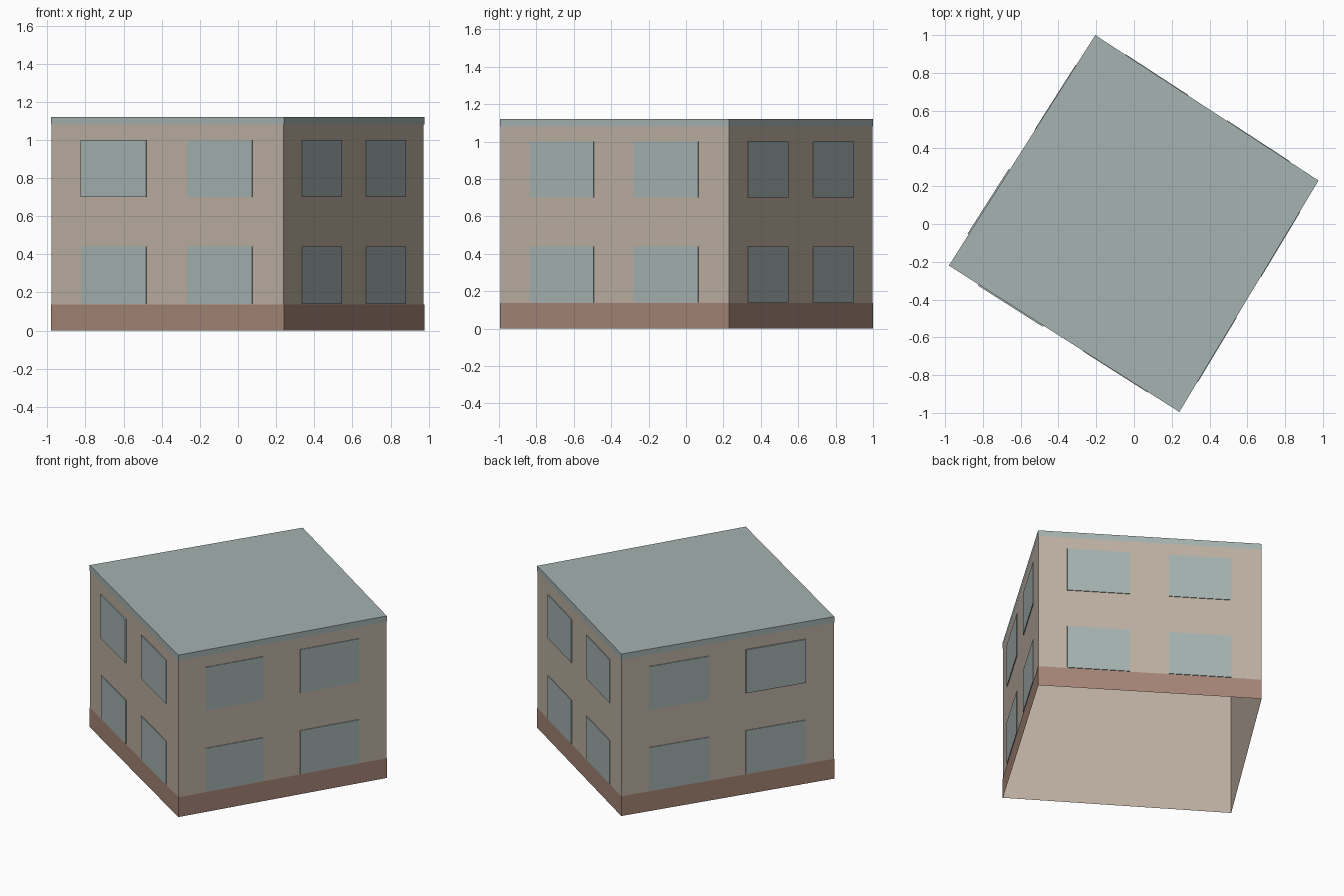
import bpy
import bmesh
from mathutils import Vector

old = bpy.data.objects.get("Cube")
if old:
    bpy.data.objects.remove(old, do_unlink=True)


def material(name, rgb):
    mat = bpy.data.materials.new(name)
    mat.use_nodes = True
    mat.diffuse_color = (*rgb, 1)
    mat.node_tree.nodes["Principled BSDF"].inputs["Base Color"].default_value = (*rgb, 1)
    return mat


beige = material("beige wall", (0.51, 0.435, 0.36))
grey_green = material("grey green", (0.375, 0.45, 0.44))
brown = material("brown base", (0.37, 0.235, 0.18))

# Footprint corners, counter-clockwise from the front right one
corners = [Vector(c) for c in ((-0.98, -0.22, 0), (0.24, -0.995, 0),
                               (0.977, 0.23, 0), (-0.205, 1.0, 0))]
UP = Vector((0, 0, 1))


def finish(name, bm, mat):
    mesh = bpy.data.meshes.new(name)
    bm.to_mesh(mesh)
    bm.free()
    mesh.materials.append(mat)
    obj = bpy.data.objects.new(name, mesh)
    bpy.context.collection.objects.link(obj)
    return obj


def storey(name, z0, z1, scale, mat, top=False):
    """Ring of four walls on the footprint, with an optional top."""
    bm = bmesh.new()
    low = [bm.verts.new(c * scale + UP * z0) for c in corners]
    high = [bm.verts.new(c * scale + UP * z1) for c in corners]
    for i in range(4):
        j = (i + 1) % 4
        bm.faces.new((low[i], low[j], high[j], high[i]))
    if top:
        bm.faces.new(high)
    return finish(name, bm, mat)


def window(name, a, b, span, z0, z1, depth):
    """Thin plate on the wall from a to b."""
    out = (b - a).cross(UP).normalized()
    bm = bmesh.new()
    p, q = (a.lerp(b, t) - out * 0.002 for t in span)
    face = bm.faces.new([bm.verts.new(v) for v in
                         (p + UP * z0, q + UP * z0, q + UP * z1, p + UP * z1)])
    ext = bmesh.ops.extrude_face_region(bm, geom=[face])
    verts = [g for g in ext["geom"] if isinstance(g, bmesh.types.BMVert)]
    bmesh.ops.translate(bm, verts=verts, vec=out * depth)
    bmesh.ops.recalc_face_normals(bm, faces=bm.faces)
    return finish(name, bm, grey_green)


# Open-bottomed shell, base band and flat roof
storey("walls", 0, 1.1, 0.997, beige)
storey("base_band", 0, 0.137, 1, brown)
storey("roof", 1.08, 1.12, 1, grey_green, top=True)

# Two windows on each floor of every wall
sides = ("front", "left", "back", "right")
for i, side in enumerate(sides):
    a, b = corners[i], corners[(i + 1) % 4]
    for floor, z0, z1 in (("lower", 0.14, 0.44), ("upper", 0.70, 1.0)):
        for n, span in enumerate(((0.13, 0.41), (0.585, 0.865))):
            proud = floor == "upper" and (side, n) in (("front", 0), ("right", 1))
            window(f"{side}_{floor}_window_{n + 1}", a, b, span, z0, z1,
                   0.009 if proud else 0.005)
